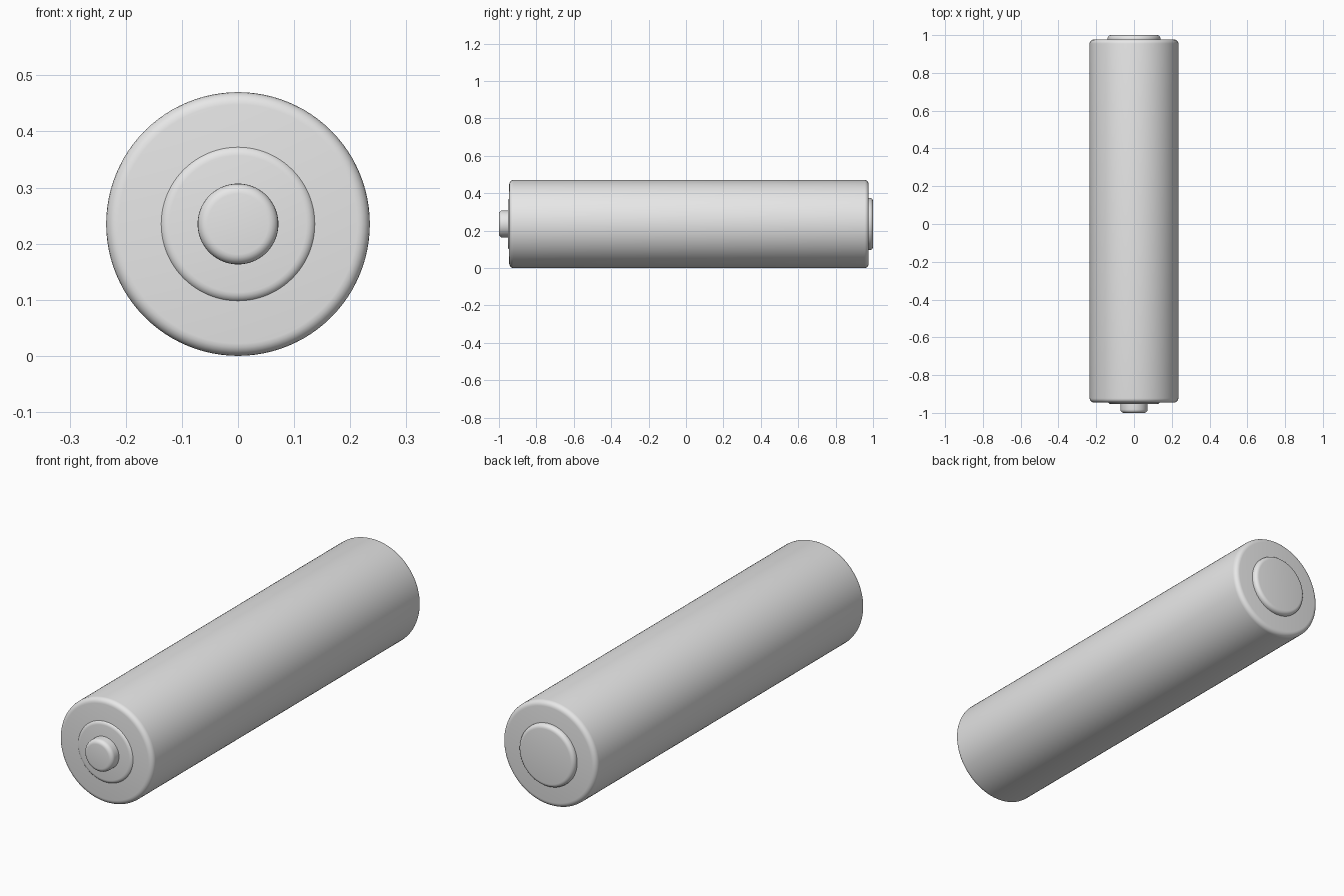
import bpy
import math

cube = bpy.data.objects.get("Cube")
if cube:
    bpy.data.objects.remove(cube, do_unlink=True)

AXIS_HEIGHT = 0.235

grey = bpy.data.materials.new("plain_grey")
grey.use_nodes = True
colour = (0.8, 0.8, 0.8, 1)
grey.diffuse_color = colour
grey.node_tree.nodes["Principled BSDF"].inputs["Base Color"].default_value = colour


def rounded_cylinder(name, radius, front, back, rounding):
    """Cylinder lying along y with rounded rims at both ends."""
    bpy.ops.mesh.primitive_cylinder_add(
        vertices=96, radius=radius, depth=back - front,
        location=(0, (front + back) / 2, AXIS_HEIGHT),
        rotation=(math.pi / 2, 0, 0))
    part = bpy.context.object
    part.name = name
    part.data.materials.append(grey)
    bevel = part.modifiers.new("rounded_rims", 'BEVEL')
    bevel.width = rounding
    bevel.segments = 5
    bevel.limit_method = 'ANGLE'
    bevel.angle_limit = math.radians(40)
    bpy.ops.object.modifier_apply(modifier=bevel.name)
    bpy.ops.object.shade_smooth_by_angle(angle=math.radians(35))
    return part


# Main casing
rounded_cylinder("casing", 0.235, -0.945, 0.977, 0.022)

# Inner core: shows as a low collar in front and a flat contact disc behind
rounded_cylinder("core", 0.14, -0.953, 1.0, 0.018)

# Small contact button at the front
rounded_cylinder("front_button", 0.072, -1.0, -0.9, 0.018)
